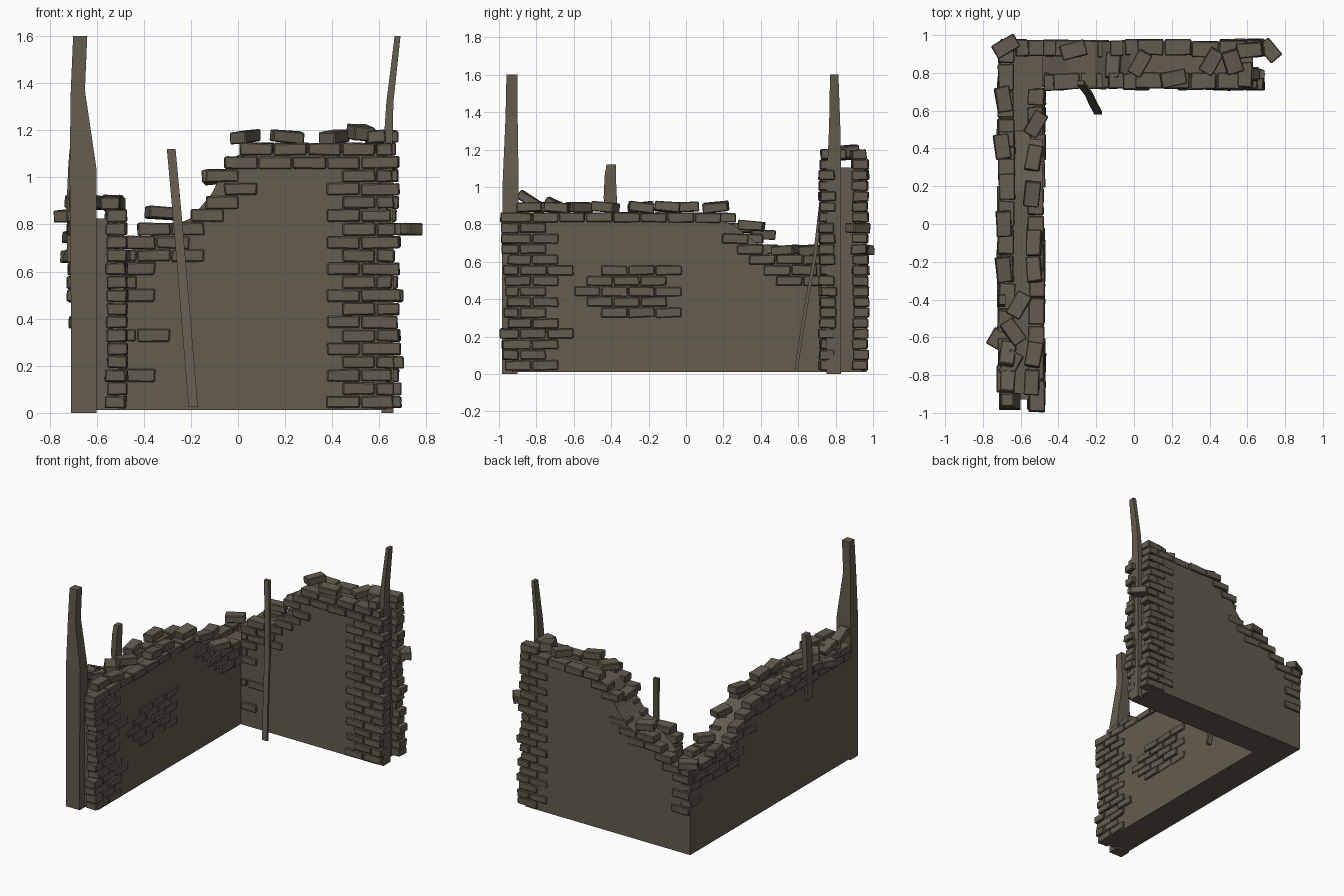
import bpy, bmesh, math, random
from mathutils import Matrix, Euler, Vector

if "Cube" in bpy.data.objects:
    bpy.data.objects.remove(bpy.data.objects["Cube"])

random.seed(7)
R = random.uniform

mat = bpy.data.materials.new("weathered grey brown")
mat.diffuse_color = (0.125, 0.106, 0.077, 1)
mat.use_nodes = True
mat.node_tree.nodes["Principled BSDF"].inputs["Base Color"].default_value = mat.diffuse_color


def finish(name, bm, bevel=0):
    bmesh.ops.recalc_face_normals(bm, faces=bm.faces)
    me = bpy.data.meshes.new(name)
    bm.to_mesh(me)
    bm.free()
    me.materials.append(mat)
    ob = bpy.data.objects.new(name, me)
    bpy.context.collection.objects.link(ob)
    if bevel:
        m = ob.modifiers.new("chipped_edges", 'BEVEL')
        m.width, m.segments = bevel, 1
    return ob


def interp(pts, s):
    for (a, ha), (b, hb) in zip(pts, pts[1:]):
        if s <= b:
            return ha + (hb - ha) * max(0, s - a) / (b - a)
    return pts[-1][1]


# Broken top line of each wall: (position along wall, height)
TOP_A = [(-.97, .87), (.22, .87), (.3, .80), (.4, .74), (.46, .64), (.97, .64)]
TOP_B = [(-.71, .65), (-.5, .70), (-.42, .76), (-.34, .82), (-.2, .87),
         (-.1, .99), (-.05, 1.10), (0, 1.15), (.69, 1.15)]
PITCH, BH, BL, BD = .0565, .052, .145, .085
Z0 = .02


# Plastered wall cores: side profile extruded through the thickness
def core(name, top, s0, s1, t0, t1, along_y):
    n = 24
    prof = [(s0, .012)]
    for i in range(n + 1):
        s = s0 + (s1 - s0) * i / n
        prof.append((s, interp(top, s) - .045))
    prof.append((s1, .012))
    bm = bmesh.new()
    f = bm.faces.new([bm.verts.new((t0, s, z) if along_y else (s, t0, z)) for s, z in prof])
    ext = bmesh.ops.extrude_face_region(bm, geom=[f])
    d = Vector((t1 - t0, 0, 0)) if along_y else Vector((0, t1 - t0, 0))
    bmesh.ops.translate(bm, vec=d, verts=[v for v in ext["geom"] if isinstance(v, bmesh.types.BMVert)])
    finish(name, bm)


core("left_wall_core", TOP_A, -.93, .965, -.71, -.485, True)
core("back_wall_core", TOP_B, -.485, .63, .725, .965, False)


def brick(bm, pos, size, rot):
    m = Matrix.Translation(pos) @ Euler(rot).to_matrix().to_4x4() @ Matrix.Diagonal((*size, 1))
    vs = bmesh.ops.create_cube(bm, size=1, matrix=m)["verts"]
    for v in vs:
        v.co += Vector((R(-1, 1), R(-1, 1), R(-1, 1))) * .003


# Exposed bricks in running bond on one wall face, kept where the rule says so
def brick_face(name, top, end, direction, length, face, side, along_y, rule):
    bm = bmesh.new()
    for k in range(21):
        z = Z0 + k * PITCH
        u = 0
        first = BL * (.55 if k % 2 else 1)
        while u < length - .03:
            ln = first if u == 0 else min(BL, length - u)
            s = end + direction * (u + ln / 2)
            h = interp(top, s)
            if z + BH <= h + .006 and rule(s, u + ln / 2, z, h, k):
                stick = R(-.015, .03) if u == 0 else 0
                sc = s - direction * stick / 2
                t = face - side * (BD / 2 - R(.0, .012))
                p = (t, sc, z + BH / 2) if along_y else (sc, t, z + BH / 2)
                brick(bm, p, (ln - .006 + stick, BD, BH),
                      (R(-.02, .02), R(-.015, .015), R(-.03, .03) + (math.pi / 2 if along_y else 0)))
            u += ln
    finish(name, bm, .005)


def inner_a(s, u, z, h, k):
    patch = abs(z - .415) < .14 and abs(s + .27) < .27 - abs(z - .415) * .8
    end = u < (.3 if k % 3 == 0 else .22)
    return patch or end or z + BH > h - (.17 if s > .2 else .05)


def outer_a(s, u, z, h, k):
    corner = s > .86 and .28 < z and k % 2 == 0
    return corner or z + BH > h - (.13 if s > .2 else .07)


def inner_b(s, u, z, h, k):
    corner = s < -.3 and k in (2, 5, 8, 11)
    return corner or u < .24 or z + BH > h - (.2 if s < .05 else .11)


def outer_b(s, u, z, h, k):
    corner = s < -.6 and .28 < z and k % 2
    return corner or u < (.2 if k % 2 else .15) or z + BH > h - (.12 if s < .05 else .06)


brick_face("left_wall_inner_bricks", TOP_A, -.97, 1, 1.69, -.48, 1, True, inner_a)
brick_face("left_wall_outer_bricks", TOP_A, -.89, 1, 1.86, -.715, -1, True, outer_a)
brick_face("back_wall_inner_bricks", TOP_B, .665, -1, 1.145, .72, -1, False, inner_b)
brick_face("back_wall_outer_bricks", TOP_B, .675, -1, 1.385, .968, 1, False, outer_b)

# Loose bricks lying on the broken tops: x, y, turn in degrees
bm = bmesh.new()
for x, y, a in [(-.68, .94, 30), (-.32, .92, 15), (-.11, .84, 85), (.03, .85, 60), (.21, .77, 12),
                (.41, .86, 60), (.59, .79, 88), (.61, .92, 5), (-.52, .53, 60), (-.69, .66, 100),
                (-.70, .41, 98), (-.53, .35, 80), (-.54, .16, 84), (-.69, .0, 92), (-.53, -.1, 88),
                (-.53, -.24, 95), (-.69, -.24, 96), (-.61, -.43, 60), (-.64, -.57, 125),
                (-.65, -.74, 60), (-.53, -.69, 80), (-.54, -.84, 88)]:
    h = interp(TOP_A, y) if x < -.47 else interp(TOP_B, x)
    brick(bm, (x, y, h + .022), (.135, .08, .052), (R(-.1, .1), R(-.12, .12), math.radians(a)))
# Bricks slipped out of the faces, and tilted ones near the posts
brick(bm, (.72, .92, .78), (.12, .075, .052), (0, 0, -.9))
brick(bm, (-.705, -.62, .835), (.13, .10, .052), (0, 0, -.5))
brick(bm, (-.67, -.84, .93), (.13, .08, .05), (0, .55, 1.5))
brick(bm, (-.67, -.69, .90), (.13, .08, .05), (0, .45, 1.4))
brick(bm, (.52, .86, 1.19), (.09, .12, .06), (.1, .05, .3))
finish("loose_bricks", bm, .005)


# Timber: loft through rectangular sections (z, x0, x1, y0, y1)
def timber(name, sections):
    bm = bmesh.new()
    rings = [[bm.verts.new((x, y, z)) for x, y in ((x0, y0), (x1, y0), (x1, y1), (x0, y1))]
             for z, x0, x1, y0, y1 in sections]
    for a, b in zip(rings, rings[1:]):
        for i in range(4):
            j = (i + 1) % 4
            bm.faces.new((a[i], a[j], b[j], b[i]))
    bm.faces.new(rings[0])
    bm.faces.new(rings[-1])
    finish(name, bm)


timber("left_post", [(0, -.71, -.60, -.985, -.90), (.5, -.71, -.60, -.985, -.90),
                     (1.03, -.715, -.60, -.98, -.895), (1.37, -.71, -.65, -.965, -.90),
                     (1.6, -.70, -.64, -.96, -.90)])
timber("right_post", [(0, .61, .66, .75, .83), (.6, .615, .66, .75, .83), (1.1, .615, .655, .755, .83),
                      (1.32, .63, .66, .765, .825), (1.6, .665, .69, .77, .815)])
timber("wall_stake", [(.64, -.725, -.69, -.435, -.37), (.95, -.725, -.685, -.44, -.37),
                      (1.06, -.72, -.68, -.435, -.375), (1.12, -.715, -.68, -.425, -.375)])
timber("leaning_plank", [(.025, -.21, -.17, .58, .597), (.35, -.237, -.197, .63, .648),
                         (.62, -.258, -.22, .678, .697), (.85, -.278, -.24, .705, .725),
                         (1.12, -.302, -.265, .735, .76)])
